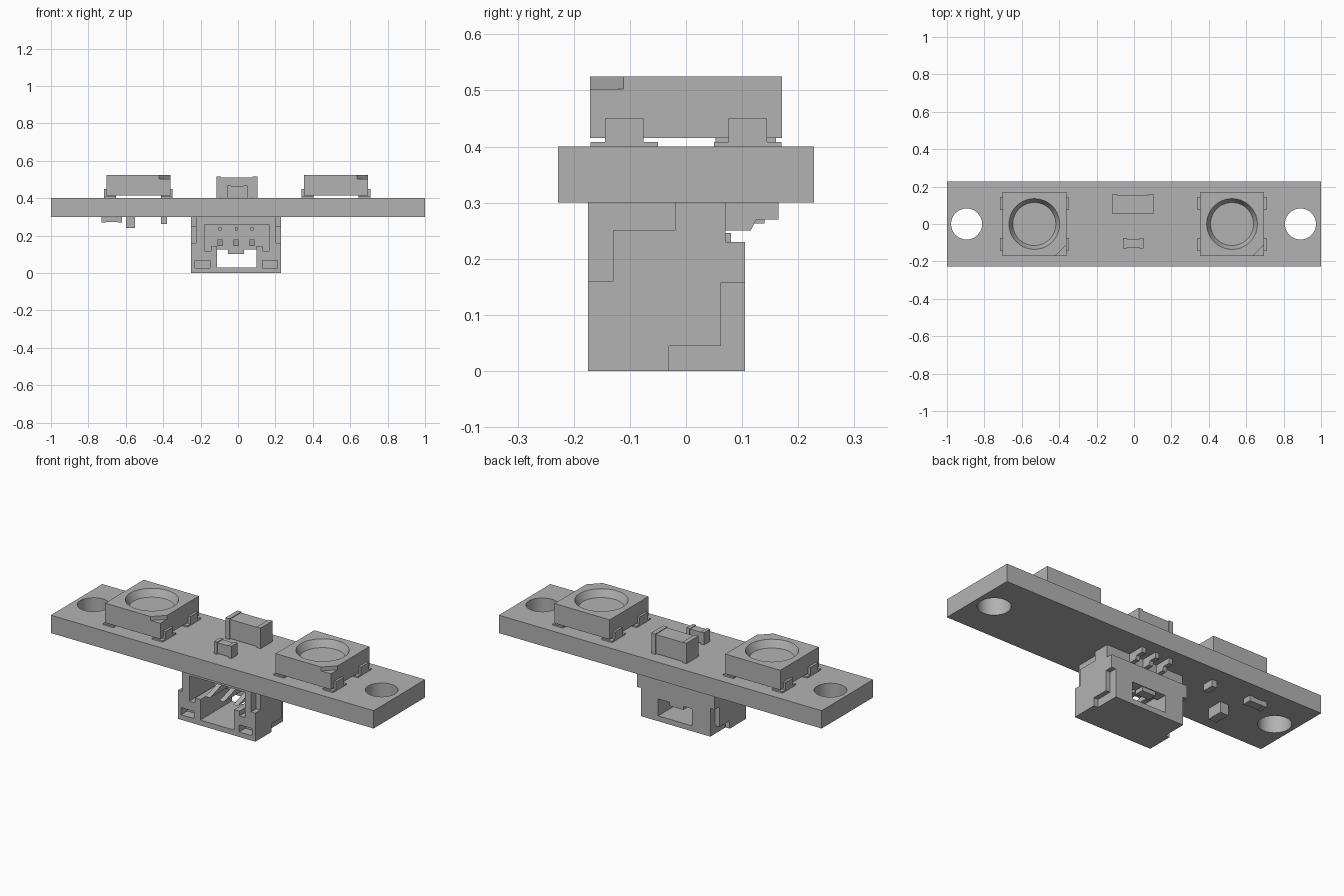
import bpy, bmesh
from math import cos, sin, pi

if "Cube" in bpy.data.objects:
    bpy.data.objects.remove(bpy.data.objects["Cube"])

gray = bpy.data.materials.new("plain_gray")
gray.use_nodes = True
color = (0.45, 0.45, 0.45, 1)
gray.diffuse_color = color
gray.node_tree.nodes["Principled BSDF"].inputs["Base Color"].default_value = color


def finish(name, bm):
    bmesh.ops.recalc_face_normals(bm, faces=bm.faces)
    mesh = bpy.data.meshes.new(name)
    bm.to_mesh(mesh)
    bm.free()
    mesh.materials.append(gray)
    obj = bpy.data.objects.new(name, mesh)
    bpy.context.collection.objects.link(obj)
    return obj


def prism(name, points, axis, lo, hi):
    """Extrude a 2D outline along an axis (remaining axes keep x, y, z order)."""
    bm = bmesh.new()

    def place(p, h):
        c = list(p)
        c.insert("xyz".index(axis), h)
        return bm.verts.new(c)

    face = bm.faces.new([place(p, lo) for p in points])
    top = bmesh.ops.extrude_face_region(bm, geom=[face])["geom"]
    shift = [0, 0, 0]
    shift["xyz".index(axis)] = hi - lo
    bmesh.ops.translate(bm, vec=shift, verts=[v for v in top if isinstance(v, bmesh.types.BMVert)])
    return finish(name, bm)


def box(name, x0, x1, y0, y1, z0, z1):
    return prism(name, [(x0, y0), (x1, y0), (x1, y1), (x0, y1)], "z", z0, z1)


def cone(name, x, y, z0, z1, r0, r1, sides=64):
    bm = bmesh.new()
    rings = [[bm.verts.new((x + r * cos(2 * pi * i / sides), y + r * sin(2 * pi * i / sides), z))
              for i in range(sides)] for r, z in ((r0, z0), (r1, z1))]
    for i in range(sides):
        j = (i + 1) % sides
        bm.faces.new((rings[0][i], rings[0][j], rings[1][j], rings[1][i]))
    bm.faces.new(rings[0])
    bm.faces.new(rings[1])
    return finish(name, bm)


def cut(target, *cutters):
    for cutter in cutters:
        cutter.hide_render = True
        mod = target.modifiers.new("cut", "BOOLEAN")
        mod.operation = "DIFFERENCE"
        mod.solver = "EXACT"
        mod.object = cutter
    # Bake the cuts and drop the helpers
    bpy.context.view_layer.update()
    graph = bpy.context.evaluated_depsgraph_get()
    result = bpy.data.meshes.new_from_object(target.evaluated_get(graph))
    target.modifiers.clear()
    target.data = result
    for cutter in cutters:
        bpy.data.objects.remove(cutter)


def smooth(obj):
    bpy.ops.object.select_all(action="DESELECT")
    obj.select_set(True)
    bpy.context.view_layer.objects.active = obj
    bpy.ops.object.shade_smooth_by_angle(angle=0.5)


# Circuit board with a mounting hole at each end
board = box("circuit_board", -1, 1, -0.228, 0.228, 0.3, 0.4)
cut(board, *[cone("hole_cutter", x, 0, 0.2, 0.5, 0.083, 0.083) for x in (-0.895, 0.89)])
smooth(board)

# Square lamps with a bowl, a marked corner and four legs
for side, x in (("right", -0.533), ("left", 0.524)):
    h = 0.171
    lamp = box(side + "_lamp", x - h, x + h, -h, h, 0.415, 0.525)
    e = h + 0.01
    corner = [(x + e, -e), (x + e, -h + 0.07), (x + h - 0.07, -e)]
    cut(lamp,
        cone("bowl_cutter", x, 0, 0.485, 0.526, 0.115, 0.136),
        prism("corner_cutter", corner, "z", 0.503, 0.55))
    smooth(lamp)
    for sx in (-1, 1):
        for y in (-0.11, 0.11):
            inner, outer = sorted((x + sx * 0.12, x + sx * 0.184))
            box(side + "_lamp_leg", inner, outer, y - 0.034, y + 0.034, 0.408, 0.45)
            box(side + "_lamp_pad", inner, outer, y - 0.06, y + 0.06, 0.4, 0.408)


def chip(name, x0, x1, y0, y1, z0, z1, cap, lip=0.004):
    """Chip component: a body between two slightly larger end caps."""
    box(name + "_body", x0 + cap, x1 - cap, y0 + lip, y1 - lip, z0 + lip, z1 - lip)
    for a in (x0, x1 - cap):
        box(name + "_cap", a, a + cap, y0, y1, z0, z1)


# Parts on top and underneath
chip("large_chip", -0.115, 0.103, 0.053, 0.16, 0.4, 0.515, 0.025)
chip("small_chip", -0.058, 0.05, -0.13, -0.076, 0.4, 0.468, 0.02)
chip("lower_chip", -0.73, -0.62, 0.09, 0.14, 0.27, 0.3, 0.025, 0.002)
box("lower_block", -0.6, -0.55, -0.09, 0.0, 0.24, 0.3)
box("lower_stud", -0.412, -0.38, 0.075, 0.14, 0.263, 0.3)

# Socket shell, stepped at the back and notched along its sides
profile = [(-0.175, 0), (0.105, 0), (0.105, 0.23), (0.07, 0.23), (0.07, 0.3), (-0.175, 0.3)]
socket = prism("socket_shell", profile, "x", -0.25, 0.23)
upper_notch = [(-0.2, 0.16), (-0.13, 0.16), (-0.13, 0.25), (-0.02, 0.25), (-0.02, 0.32), (-0.2, 0.32)]
lower_notch = [(-0.03, -0.02), (0.12, -0.02), (0.12, 0.158), (0.062, 0.158), (0.062, 0.045), (-0.03, 0.045)]
cutters = []
for lo, hi in ((-0.28, -0.224), (0.204, 0.26)):
    cutters += [prism("notch_cutter", p, "x", lo, hi) for p in (upper_notch, lower_notch)]

# Front cavity, window through the back and two front pockets
half = [(0.105, 0.03), (0.105, 0.145), (0.138, 0.145), (0.138, 0.118), (0.173, 0.118), (0.173, 0.26)]
outline = [(x - 0.006, z) for x, z in half] + [(-x - 0.006, z) for x, z in reversed(half)]
cutters.append(prism("cavity_cutter", outline, "y", -0.2, 0.045))
cutters.append(box("window_cutter", -0.111, 0.099, 0.0, 0.2, 0.03, 0.125))
for x in (-0.23, 0.13):
    cutters.append(box("pocket_cutter", x, x + 0.08, -0.2, -0.12, 0.028, 0.068))
cut(socket, *cutters)

# Latch tongue hanging in the window
box("socket_latch", -0.053, 0.031, 0.05, 0.1, 0.102, 0.126)

# Contacts: a straight pin, a sloped spring and a foot behind the shell
for x in (-0.096, -0.01, 0.075):
    box("contact_pin", x - 0.007, x + 0.007, -0.02, 0.08, 0.226, 0.246)
    spring = [(-0.13, 0.145), (0.05, 0.145), (0.05, 0.18), (-0.02, 0.18)]
    prism("contact_spring", spring, "x", x - 0.014, x + 0.014)
    foot = [(0.06, 0.25), (0.115, 0.25), (0.125, 0.27), (0.165, 0.27), (0.165, 0.3), (0.06, 0.3)]
    prism("contact_foot", foot, "x", x - 0.012, x + 0.012)
